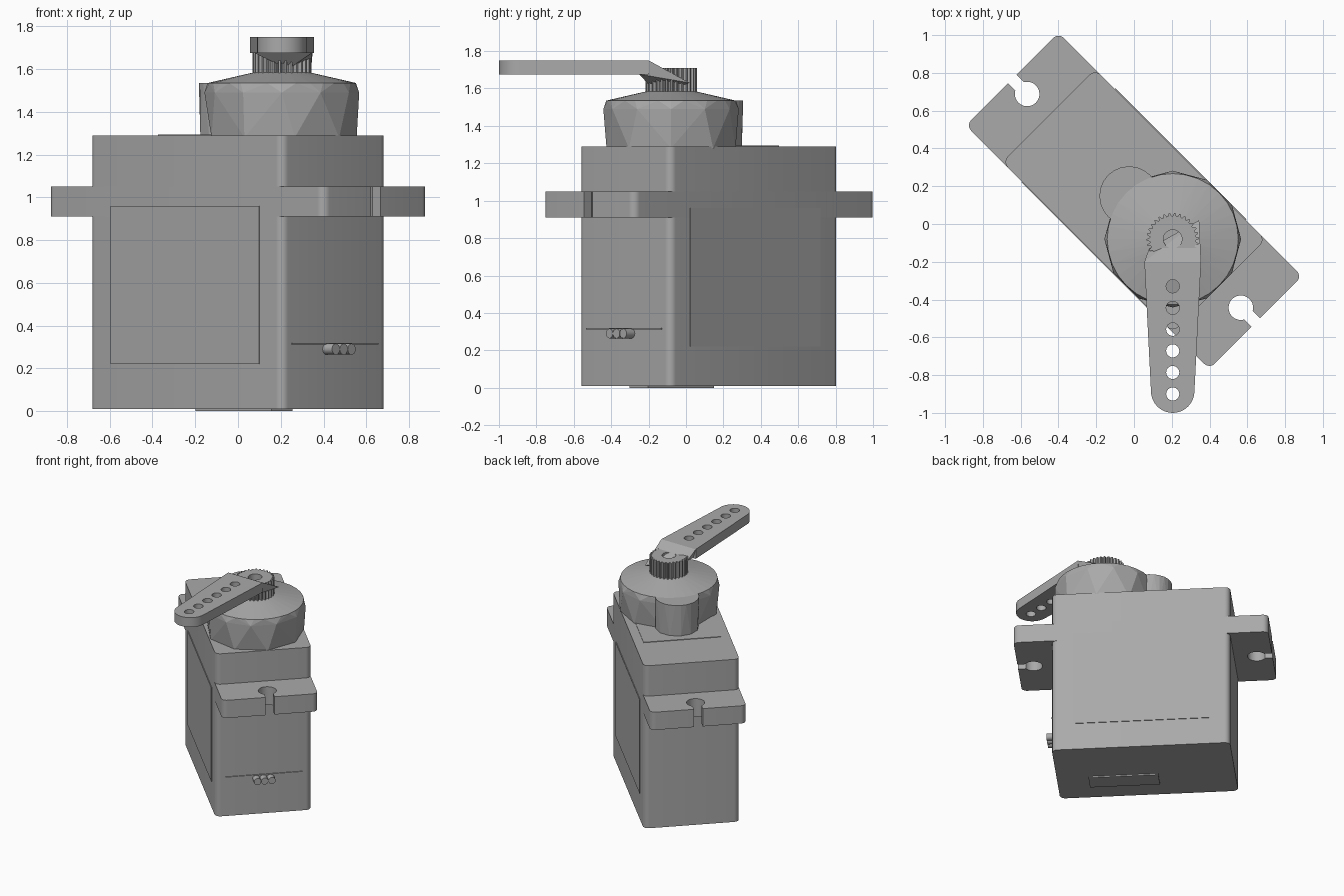
import bpy, bmesh
from math import sin, cos, pi, radians, asin
from mathutils import Matrix, Vector

cube = bpy.data.objects.get("Cube")
if cube:
    bpy.data.objects.remove(cube)

grey = bpy.data.materials.new("plain grey")
grey.use_nodes = True
colour = (0.4, 0.4, 0.4, 1)
grey.diffuse_color = colour
grey.node_tree.nodes["Principled BSDF"].inputs["Base Color"].default_value = colour

# The case is turned 45 degrees; the arm points straight to the front
CASE = Matrix.Translation((0, 0.1225, 0)) @ Matrix.Rotation(radians(-45), 4, 'Z')
SHAFT = Matrix.Translation((0.205, -0.08, 0))
HL, HW, HF = 0.638, 0.347, 0.912   # half length, half width, half flange length


def finish(name, bm, frame, smooth=True):
    bmesh.ops.transform(bm, matrix=frame, verts=bm.verts)
    bmesh.ops.recalc_face_normals(bm, faces=bm.faces)
    mesh = bpy.data.meshes.new(name)
    bm.to_mesh(mesh)
    bm.free()
    mesh.materials.clear()
    mesh.materials.append(grey)
    obj = bpy.data.objects.new(name, mesh)
    bpy.context.collection.objects.link(obj)
    if smooth:
        bpy.ops.object.select_all(action='DESELECT')
        obj.select_set(True)
        bpy.context.view_layer.objects.active = obj
        bpy.ops.object.shade_smooth_by_angle(angle=radians(25))
    return obj


def arc(cx, cy, r, a0, a1, n):
    return [(cx + r * cos(radians(a0 + (a1 - a0) * i / n)),
             cy + r * sin(radians(a0 + (a1 - a0) * i / n))) for i in range(n + 1)]


def circle(cx, cy, r, n):
    return arc(cx, cy, r, 0, 360, n)[:-1]


def slab(name, outlines, z0, z1, frame):
    """Extrude a flat outline; further outlines become holes."""
    curve = bpy.data.curves.new(name, 'CURVE')
    curve.dimensions = '2D'
    curve.fill_mode = 'BOTH'
    curve.extrude = (z1 - z0) / 2
    for pts in outlines:
        spline = curve.splines.new('POLY')
        spline.points.add(len(pts) - 1)
        for p, (x, y) in zip(spline.points, pts):
            p.co = (x, y, 0, 1)
        spline.use_cyclic_u = True
    temp = bpy.data.objects.new("temp_outline", curve)
    bpy.context.collection.objects.link(temp)
    graph = bpy.context.evaluated_depsgraph_get()
    mesh = bpy.data.meshes.new_from_object(temp.evaluated_get(graph))
    bm = bmesh.new()
    bm.from_mesh(mesh)
    bpy.data.objects.remove(temp)
    bpy.data.meshes.remove(mesh)
    bmesh.ops.remove_doubles(bm, verts=bm.verts, dist=0.0001)
    return finish(name, bm, frame @ Matrix.Translation((0, 0, (z0 + z1) / 2)))


def box(name, lo, hi, frame):
    bm = bmesh.new()
    bmesh.ops.create_cube(bm, size=1)
    lo, hi = Vector(lo), Vector(hi)
    for v in bm.verts:
        v.co = (lo + hi) / 2 + v.co * (hi - lo)
    return finish(name, bm, frame, False)


def hull(name, points, frame):
    bm = bmesh.new()
    for p in points:
        bm.verts.new(p)
    res = bmesh.ops.convex_hull(bm, input=bm.verts)
    loose = set(res["geom_interior"]) | set(res["geom_unused"])
    bmesh.ops.delete(bm, geom=[g for g in loose if isinstance(g, bmesh.types.BMVert)])
    return finish(name, bm, frame, False)


def ring(cx, cy, r, z, n):
    return [(x, y, z) for x, y in circle(cx, cy, r, n)]


# Case with rounded upright edges
R = 0.04
case = []
for sx, sy, a in ((1, 1, 0), (-1, 1, 90), (-1, -1, 180), (1, -1, 270)):
    case += arc(sx * (HL - R), sy * (HW - R), R, a, a + 90, 6)
slab("case", [case], 0.01, 1.29, CASE)

# Mounting flange with keyhole slots at both ends
hole_x, hole_r, slot = 0.8, 0.065, 0.032
gap = asin(slot / hole_r) * 180 / pi
half = arc(HF - R, -HW + R, R, -90, 0, 6) + [(HF, -slot)]
half += arc(hole_x, 0, hole_r, 360 - gap, gap, 24)
half += [(HF, slot)] + arc(HF - R, HW - R, R, 0, 90, 6)
slab("mounting_flange", [half + [(-x, -y) for x, y in half]], 0.91, 1.05, CASE)

# Thin labels on the sides, top and underside
for side, s in (("left", 1), ("right", -1)):
    y0, y1 = sorted((s * (HW - 0.01), s * (HW + 0.005)))
    box(side + "_side_label", (-0.49, y0, 0.22), (0.49, y1, 0.96), CASE)
box("top_label", (-0.25, -0.28, 1.285), (0.3, 0.28, 1.294), CASE)
box("bottom_label", (-0.09, -0.19, 0), (0.41, -0.05, 0.012), CASE)

# Three wires leaving under a thin lip
for i in (-1, 0, 1):
    bm = bmesh.new()
    bmesh.ops.create_cone(bm, cap_ends=True, segments=16, radius1=0.026,
                          radius2=0.026, depth=0.1)
    place = Matrix.Translation((0.65, i * 0.052, 0.29)) @ Matrix.Rotation(pi / 2, 4, 'Y')
    finish("wire_%d" % (i + 2), bm, CASE @ place)
box("wire_lip", (HL - 0.01, -0.283, 0.312), (HL + 0.007, 0.283, 0.319), CASE)

# Faceted gear tower and its smaller boss
hull("gear_tower",
     ring(0, 0, 0.35, 1.28, 9) + ring(0, 0, 0.362, 1.49, 12)
     + ring(0, 0, 0.347, 1.535, 32) + ring(0, 0, 0.13, 1.585, 24), SHAFT)
hull("gear_boss",
     ring(-0.037, 0, 0.155, 1.28, 12) + ring(-0.037, 0, 0.157, 1.535, 24), CASE)

# Toothed output shaft with a screw hole
teeth = 30
spline = [((0.138 if i % 4 < 2 else 0.122) * cos(pi * i / (2 * teeth)),
           (0.138 if i % 4 < 2 else 0.122) * sin(pi * i / (2 * teeth)))
          for i in range(4 * teeth)]
slab("output_shaft", [spline, circle(0, 0, 0.05, 16)], 1.56, 1.71, SHAFT)

# Arm with a row of holes, tapering to a round tip
outline = arc(0, -0.805, 0.115, 180, 360, 20) + [(0.15, -0.12), (-0.15, -0.12)]
holes = [circle(0, -0.25 - 0.114 * i, 0.035, 16) for i in range(6)]
slab("arm", [outline] + holes, 1.675, 1.75, SHAFT)

# Sloping web that joins the arm to the shaft
hull("arm_web", [(-0.15, -0.12, 1.75), (0.15, -0.12, 1.75),
                 (-0.13, -0.17, 1.676), (0.14, -0.17, 1.676),
                 (-0.125, -0.05, 1.68), (0.14, 0.1, 1.63),
                 (0.03, -0.1, 1.6), (0.1, 0.07, 1.62)], SHAFT)
